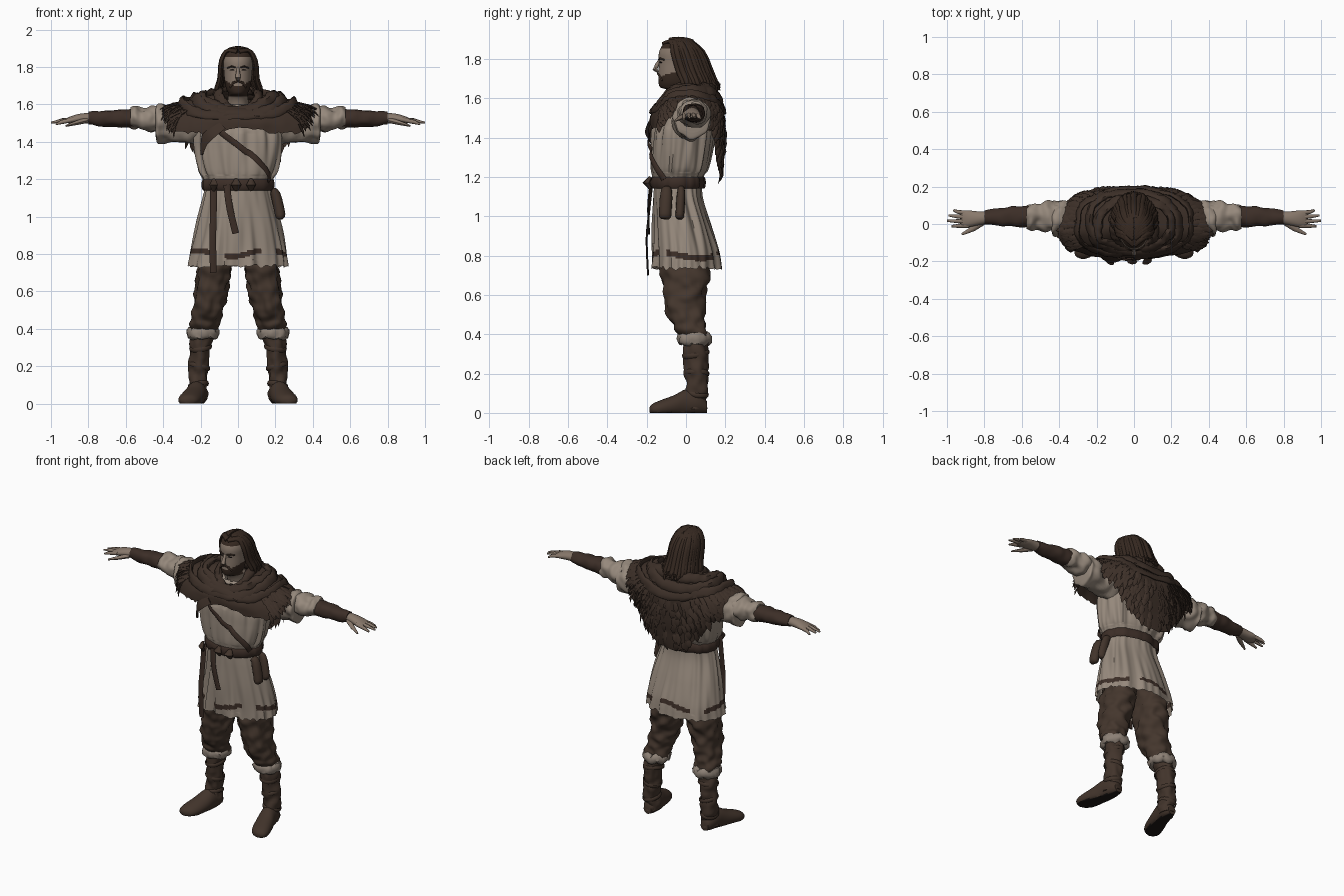
import bpy, bmesh, math, random
from math import sin, cos, pi, tau, radians
from mathutils import Vector, noise

random.seed(4)
if "Cube" in bpy.data.objects:
    bpy.data.objects.remove(bpy.data.objects["Cube"])
X, Y, Z = Vector((1, 0, 0)), Vector((0, 1, 0)), Vector((0, 0, 1))


def material(name, *rgb):
    m = bpy.data.materials.new(name)
    m.use_nodes = True
    m.diffuse_color = (*rgb, 1)
    bsdf = m.node_tree.nodes["Principled BSDF"]
    bsdf.inputs["Base Color"].default_value = (*rgb, 1)
    bsdf.inputs["Roughness"].default_value = 0.9
    return m


LINEN = material("linen", .305, .25, .202)
SKIN = material("skin", .246, .188, .147)
CLOAK = material("dark wool", .046, .029, .021)
TROUSER = material("brown cloth", .058, .037, .026)
BOOT = material("boot leather", .054, .034, .024)
HAIR = material("dark hair", .037, .022, .015)
BELT = material("belt leather", .045, .027, .02)
FUR = material("pale fur", .263, .216, .178)
EYE = material("eye dark", .012, .009, .008)


def build(name, strips, mats, rule=None, mirror=False, closed=False, caps=True):
    """Bridge each strip of rings into a skin, all in one object."""
    bm = bmesh.new()
    for rings in strips:
        vs = [[bm.verts.new(p) for p in r] for r in rings]
        n = len(vs[0])
        for a, b in zip(vs, vs[1:] + (vs[:1] if closed else [])):
            for i in range(n):
                bm.faces.new((a[i], a[(i + 1) % n], b[(i + 1) % n], b[i]))
        if caps and not closed:
            bm.faces.new(vs[0])
            bm.faces.new(vs[-1])
    bmesh.ops.recalc_face_normals(bm, faces=bm.faces)
    if rule:
        for f in bm.faces:
            f.material_index = rule(f.calc_center_median())
    me = bpy.data.meshes.new(name)
    bm.to_mesh(me)
    bm.free()
    ob = bpy.data.objects.new(name, me)
    bpy.context.collection.objects.link(ob)
    for m in mats:
        me.materials.append(m)
    bpy.ops.object.select_all(action="DESELECT")
    ob.select_set(True)
    bpy.context.view_layer.objects.active = ob
    bpy.ops.object.shade_smooth_by_angle(angle=radians(50))
    if mirror:
        ob.modifiers.new("Mirror", "MIRROR").use_mirror_merge = False


def spline(keys, n):
    """Smooth curve through tuples of numbers."""
    out, last = [], len(keys) - 1
    for i in range(n):
        s = i / (n - 1) * last
        k = min(int(s), last - 1)
        t = s - k
        q = [keys[max(0, min(last, k + j))] for j in (-1, 0, 1, 2)]
        out.append(tuple(.5 * (2 * b + (c - a) * t + (2 * a - 5 * b + 4 * c - d) * t * t
                               + (3 * b - a - 3 * c + d) * t ** 3) for a, b, c, d in zip(*q)))
    return out


def ring(c, u, v, ru, rv, n=24, amp=0, freq=14):
    pts = []
    for i in range(n):
        a = tau * i / n
        d = u * cos(a) * ru + v * sin(a) * rv
        pts.append(c + d + d.normalized() * amp * noise.noise((c + d) * freq))
    return pts


def upright(keys, count, **kw):
    return [ring(Vector((x, y, z)), X, Y, a, b, **kw) for z, x, y, a, b in spline(keys, count)]


def sideways(keys, count, **kw):
    return [ring(Vector((x, y, z)), Y, Z, a, b, **kw) for x, y, z, a, b in spline(keys, count)]


def outward(p):
    return Vector((p.x, p.y + .02, 0))


def sweep(pts, ws, hs, out=outward, n=8, closed=False, amp=0):
    """Flattened tube along points; ws across, hs in the outward direction."""
    pts, m, rings = [Vector(p) for p in pts], len(pts), []
    for i, p in enumerate(pts):
        a, b = (pts[i - 1], pts[(i + 1) % m]) if closed else (pts[max(i - 1, 0)], pts[min(i + 1, m - 1)])
        t = (b - a).normalized()
        s = t.cross(out(p)).normalized()
        w, h = (q[min(i, len(q) - 1)] for q in (ws, hs))
        rings.append(ring(p, s, s.cross(t), w, h, n, amp, 40))
    return rings


# Tunic: folded shell, hem band coloured by height
TUNIC = spline([(1.6, .0, .08, .08), (1.55, 0, .19, .125), (1.45, -.015, .235, .152),
                (1.35, -.025, .235, .15), (1.25, -.035, .215, .142), (1.2, -.043, .188, .128),
                (1.16, -.043, .175, .12), (1.08, -.04, .19, .125), (.95, -.02, .222, .148),
                (.82, 0, .252, .168), (.735, .005, .268, .176)], 120)


def tunic_point(z, a, off=0):
    z, cy, rx, ry = min(TUNIC, key=lambda r: abs(r[0] - z))
    amp = .016 + .04 * max(0, 1.14 - z) + (.012 if 1.22 < z < 1.45 else 0)
    f = amp * noise.noise((sin(a) * 5, cos(a) * 5, z * 2.5)) + off
    if z < .765:
        z += .018 * noise.noise((sin(a) * 9, cos(a) * 9, 3))
    return Vector(((rx + f) * sin(a), cy - (ry + f) * cos(a), z))


def hem_rule(c):
    a = math.atan2(c.x, -c.y)
    mid = .803 + .016 * sin(3 * a - 1)
    return int(abs(c.z - mid) < .015 and sin(4 * a + 1) > -.75)


build("tunic", [[[tunic_point(k[0], tau * i / 128) for i in range(128)] for k in TUNIC]],
      [LINEN, BELT], hem_rule, caps=False)

# Sleeves, bracers and hands
build("upper_sleeve", [sideways([(.16, .01, 1.48, .1, .09), (.24, .02, 1.488, .088, .095),
      (.32, .025, 1.495, .085, .09), (.4, .035, 1.496, .095, .096), (.43, .035, 1.495, .098, .097),
      (.44, .035, 1.505, .08, .08)], 30, n=40, amp=.022, freq=18)], [LINEN], mirror=True)
build("sleeve_cuff", [sideways([(.41, .038, 1.52, .07, .065), (.46, .04, 1.522, .08, .067),
      (.51, .04, 1.522, .07, .058), (.55, .04, 1.524, .073, .06), (.575, .04, 1.524, .055, .05)],
      26, n=40, amp=.02, freq=20)], [LINEN], mirror=True)
build("bracer", [sideways([(.54, .04, 1.525, .056, .053), (.6, .04, 1.525, .057, .052),
      (.7, .038, 1.525, .05, .044), (.8, .035, 1.527, .037, .033)], 20, amp=.009, freq=22)],
      [BELT], mirror=True)
hand = [sideways([(.78, .035, 1.527, .031, .028), (.84, .03, 1.524, .038, .027),
                  (.89, .028, 1.517, .045, .021), (.925, .028, 1.512, .04, .009)], 10)]
for y, z, tip in ((.064, 1.5, .965), (.04, 1.507, .99), (.015, 1.506, 1.0), (-.01, 1.498, .975)):
    hand.append(sweep([(.88, y * .9, 1.518), (.94, y, z + .008), (tip, y * 1.15, z - .004)],
                      [.012, .011, .006], [.012, .011, .005], lambda p: Z))
hand.append(sweep([(.81, .01, 1.515), (.86, -.025, 1.502), (.92, -.055, 1.485)],
                  [.018, .015, .006], [.015, .012, .005], lambda p: Z))
build("hand", hand, [SKIN], mirror=True)

# Legs and boots
build("trouser_leg", [upright([(.83, .105, .005, .095, .125), (.72, .125, -.003, .092, .125),
      (.6, .144, -.008, .088, .108), (.5, .16, .0, .084, .098), (.43, .178, .025, .076, .08),
      (.36, .187, .045, .068, .07)], 50, n=40, amp=.022, freq=20)], [TROUSER], mirror=True)
shaft = [(.38, .19, .045, .06, .068), (.3, .2, .05, .055, .064), (.2, .207, .055, .052, .058),
         (.1, .212, .055, .05, .055), (.02, .214, .052, .048, .052)]
foot = [ring(Vector((x, y, z)), X, Z, a, b) for y, x, z, a, b in
        spline([(.106, .21, .03, .028, .03), (.06, .212, .05, .05, .06), (0, .222, .05, .053, .07),
                (-.06, .238, .035, .06, .055), (-.13, .258, .022, .06, .042),
                (-.17, .268, .018, .045, .028), (-.186, .272, .016, .012, .012)], 20)]
for r in foot:
    for p in r:
        p.z = max(p.z, 0)
build("boot", [upright(shaft, 30, n=32, amp=.016, freq=22), foot], [BOOT, EYE],
      lambda c: int(c.z < .003), mirror=True)
wraps = []
for z, x, y, a, b in spline(shaft, 9)[2:8:2]:
    wraps.append(sweep([(x + (a + .001) * cos(tau * i / 24), y + (b + .001) * sin(tau * i / 24),
                         z + .014 * sin(tau * i / 24 + z * 40)) for i in range(24)],
                       [.012], [.005], lambda p, c=Vector((x, y, z)): p - c, 6, True))
build("boot_wraps", wraps, [BOOT], mirror=True, closed=True)
CUFF = Vector((.186, .043, .376))
build("boot_fur_trim", [sweep([CUFF + Vector((.066 * cos(tau * i / 40), .07 * sin(tau * i / 40),
      .006 * sin(i))) for i in range(40)], [.03], [.02], lambda p: p - CUFF, 10, True, .012)],
      [FUR], mirror=True, closed=True)

# Belt, buckles, hanging straps, shoulder strap and pouches
loop = [tau * i / 64 for i in range(64)]
build("belt", [sweep([tunic_point(1.172, a, .01) for a in loop], [.03], [.009], closed=True)],
      [BELT], closed=True)
knots = [sweep([(x, -.18, 1.2), (x, -.2, 1.17), (x, -.18, 1.14)], [.01, .028, .01], [.008, .016, .008])
         for x in (-.13, -.01, .07)]
build("belt_knots", knots, [BOOT])
straps = [sweep(spline(k, 12), [.018], [.005], lambda p: -Y) for k in (
    [(-.13, -.17, 1.18), (-.132, -.19, 1.0), (-.135, -.2, .88), (-.132, -.193, .7)],
    [(-.06, -.18, 1.17), (-.045, -.192, 1.05), (-.012, -.188, .91)])]
build("hanging_straps", straps, [BELT])
build("shoulder_strap", [sweep([tunic_point(1.56 - .37 * i / 23, radians(-55 + 115 * i / 23), .012)
      for i in range(24)], [.016], [.005])], [BELT])
pouches = [sweep(spline([(.18, y, 1.14), (.2, y, 1.12), (.222, y - .005, 1.03), (.228, y - .008, .985)], 10),
                 [w * k for k in (.75, .8, .85, .9, 1, 1, 1, 1, .95, .6)],
                 [.014, .02, .024, .026, .028, .028, .028, .028, .024, .01], lambda p: X, 12)
           for y, w in ((-.1, .032), (-.025, .022))]
build("belt_pouches", pouches, [BOOT])


# Mantle: draped sheet from neck over the shoulders to a ragged pointed back
def mantle_point(a, t):
    s, c = sin(a), cos(a)
    u, v = math.copysign(abs(s) ** .7, s), math.copysign(abs(c) ** .7, c)
    f, b = max(c, 0) ** 2, max(-c, 0)
    neck = Vector((.09 * s, -.01 - .095 * c, 1.57 * f + 1.66 * s * s + 1.68 * b * b))
    rim = Vector((.36 * u, -.005 - (.175 if c > 0 else .24) * v, 1.605 - .055 * f + .02 * b))
    hem = Vector((.39 * u, -.005 - (.18 if c > 0 else .178) * v,
                  1.47 - .06 * f * abs(s) + .01 * f - .28 * b ** 7 + .11 * abs(s) ** 10))
    p = neck * (1 - t) ** 2 + rim * 2 * t * (1 - t) + hem * t * t
    return p + outward(p).normalized() * .014 * noise.noise(p * 12)


N = 120
rows = [[mantle_point(tau * i / N, t / 20) for i in range(N)] for t in range(21)]
for p in rows[-1]:
    p.z -= random.uniform(0, .02)
build("mantle", [rows], [CLOAK], caps=False)
tufts = []
for t in (.58, .67, .75, .82, .9, .97):
    for i in range(56):
        a = radians(52) + radians(256) * (i + random.random()) / 56
        p = mantle_point(a, t)
        d = (mantle_point(a, t + .04) - p).normalized() * random.uniform(.035, .06)
        d.x += random.uniform(-.01, .01)
        o = outward(p).normalized() + Z * .4
        tufts.append(sweep([p - d * .4, p + d * .4 + o * .007, p + d + o * .005],
                           [.014, .018, .003], [.004, .005, .001], n=6))
build("mantle_fringe", tufts, [CLOAK])
cowl = []
for t, w, h in ((.07, .028, .018), (.2, .035, .02), (.34, .035, .016), (.5, .03, .011)):
    pts = [mantle_point(a, t + .035 * sin(2 * a + t * 20)) + Z * .006 for a in loop]
    cowl.append(sweep(pts, [w], [h], lambda p: outward(p) + Z * .12, 10, True, .012))
build("cowl_folds", cowl, [CLOAK], closed=True)
build("mantle_tail", [sweep(spline([(-.1, -.17, 1.5), (-.15, -.183, 1.45), (-.18, -.168, 1.4),
      (-.195, -.15, 1.33)], 10), [.05, .05, .048, .045, .04, .036, .03, .024, .016, .005], [.007])], [CLOAK])


# Head: skull with scalp and beard coloured by region
def head_rule(c):
    if c.z > 1.856 or (c.y > -.028 and c.z > 1.69):
        return 1
    return int(c.y < -.02 and 1.642 < c.z < 1.7 + .6 * max(abs(c.x) - .02, 0))


build("head", [upright([(1.53, 0, -.012, .06, .068), (1.59, 0, -.012, .056, .062),
      (1.64, 0, -.025, .054, .068), (1.655, 0, -.05, .05, .08), (1.68, 0, -.052, .062, .088),
      (1.72, 0, -.05, .071, .09), (1.78, 0, -.04, .076, .098), (1.83, 0, -.035, .08, .103),
      (1.87, 0, -.03, .07, .09), (1.892, 0, -.03, .045, .06), (1.902, 0, -.03, .008, .01)],
      70, n=56)], [SKIN, HAIR], head_rule)
build("nose", [sweep([(0, -.132, 1.795), (0, -.146, 1.772), (0, -.158, 1.746), (0, -.14, 1.732)],
      [.008, .01, .015, .01], [.008, .01, .012, .006], lambda p: -Y)], [SKIN])
build("eye", [sweep([(.019, -.134, 1.783), (.031, -.132, 1.784), (.043, -.123, 1.782)],
      [.002, .004, .002], [.003], lambda p: -Y)], [EYE], mirror=True)
build("brow_and_moustache", [
    sweep([(.012, -.137, 1.797), (.035, -.131, 1.803), (.056, -.111, 1.795)], [.004, .005, .003], [.006], lambda p: -Y),
    sweep([(0, -.142, 1.725), (.026, -.135, 1.715), (.042, -.12, 1.69)], [.005, .007, .004], [.006], lambda p: -Y)],
    [HAIR], mirror=True)

# Hair: long wavy flattened locks swept back from a centre part
locks = []
for side in (-1, 1):
    for layer in range(2):
        for i in range(18):
            f = (i + .5 * layer) / 18
            a = radians(-17 + 109 * f) + random.uniform(-.08, .08)
            k, end = random.uniform(.95, 1.04) - .04 * layer, random.uniform(1.6, 1.68)
            sx, cy = side * cos(a), sin(a)
            pts = spline([(side * .004, -.115 + .15 * f, 1.878 + .06 * f * (1 - f) + .01 * (f > .2)),
                          (sx * .06 * k, -.05 + .08 * cy, 1.888), (sx * .094 * k, -.03 + .118 * cy * k, 1.83),
                          (sx * .102 * k, -.002 + .128 * cy * k, 1.74),
                          (sx * .12 * k, .022 + .13 * cy * k, 1.68),
                          (sx * .118, .03 + .145 * cy, end)], 14)
            locks.append(sweep(pts, [.01, .012, .014, .015, .015, .015, .015, .015, .015, .014, .013, .011, .008, .002],
                               [.01] * 12 + [.006, .002], lambda p: p - Vector((0, -.03, 1.78)), 8))
build("hair_locks", locks, [HAIR])
